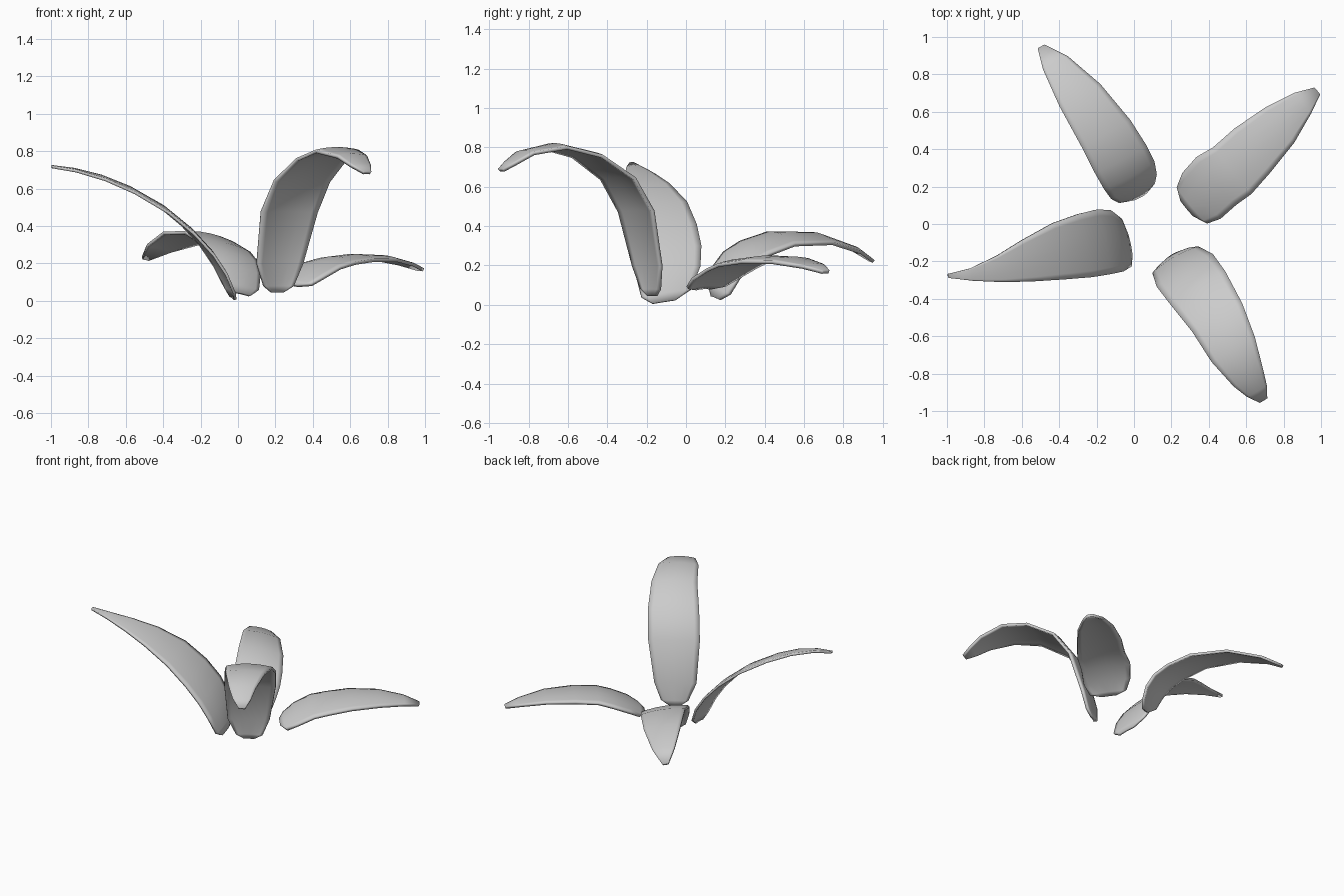
import bpy, bmesh
from mathutils import Vector

ACROSS = (-1, -0.8, -0.4, 0, 0.4, 0.8, 1)   # positions across the blade


def leaf(name, width_dir, stations, camber=0.018, thick=0.018):
    """Blade swept along a centreline of (x, y, z, half width)."""
    w = Vector(width_dir).normalized()
    pts = [Vector(s[:3]) for s in stations]
    bm = bmesh.new()
    rows = []
    for i, (p, s) in enumerate(zip(pts, stations)):
        tangent = pts[min(i + 1, len(pts) - 1)] - pts[max(i - 1, 0)]
        n = tangent.cross(w).normalized()
        if n.z < 0:
            n = -n
        sag = camber * s[3] / 0.16
        rows.append([bm.verts.new(p + w * s[3] * u + n * sag * (0.4 - u * u))
                     for u in ACROSS])
    for a, b in zip(rows, rows[1:]):
        for j in range(len(ACROSS) - 1):
            bm.faces.new((a[j], a[j + 1], b[j + 1], b[j]))
    bmesh.ops.recalc_face_normals(bm, faces=bm.faces)
    me = bpy.data.meshes.new(name)
    bm.to_mesh(me)
    bm.free()
    me.shade_smooth()
    ob = bpy.data.objects.new(name, me)
    bpy.context.collection.objects.link(ob)
    mod = ob.modifiers.new("thickness", 'SOLIDIFY')
    mod.thickness = thick
    mod.offset = 0
    return ob


# Back left leaf, low arch
leaf("leaf_back_left", (0.87, 0.47, -0.2), [
    (0.03, 0.15, 0.035, 0.04), (0.015, 0.165, 0.08, 0.11), (0, 0.20, 0.17, 0.14),
    (-0.025, 0.26, 0.24, 0.155), (-0.07, 0.345, 0.295, 0.158), (-0.15, 0.485, 0.345, 0.15),
    (-0.29, 0.69, 0.345, 0.125), (-0.42, 0.86, 0.285, 0.075), (-0.495, 0.945, 0.225, 0.02)])

# Back right leaf, lowest and flattest
leaf("leaf_back_right", (0.64, -0.77, -0.05), [
    (0.285, 0.085, 0.085, 0.05), (0.31, 0.10, 0.10, 0.125), (0.36, 0.15, 0.145, 0.158),
    (0.44, 0.23, 0.195, 0.165), (0.525, 0.285, 0.22, 0.16), (0.635, 0.395, 0.235, 0.15),
    (0.78, 0.53, 0.23, 0.12), (0.9, 0.645, 0.2, 0.07), (0.978, 0.71, 0.168, 0.022)])

# Front right leaf, rises steeply and hooks over
leaf("leaf_front_right", (0.86, 0.5, 0.0), [
    (0.21, -0.17, 0.045, 0.035), (0.215, -0.175, 0.08, 0.09), (0.22, -0.19, 0.2, 0.14),
    (0.27, -0.245, 0.48, 0.172), (0.34, -0.34, 0.65, 0.17), (0.445, -0.5, 0.765, 0.152),
    (0.53, -0.67, 0.808, 0.132), (0.61, -0.82, 0.775, 0.09), (0.655, -0.89, 0.725, 0.06),
    (0.69, -0.94, 0.685, 0.022)])

# Left leaf, rises outward to a high tip
leaf("leaf_left", (-0.2, 0.97, 0.15), [
    (-0.025, -0.11, 0.015, 0.06), (-0.04, -0.10, 0.06, 0.13), (-0.09, -0.09, 0.17, 0.168),
    (-0.16, -0.095, 0.275, 0.178), (-0.26, -0.115, 0.385, 0.174), (-0.4, -0.145, 0.5, 0.155),
    (-0.57, -0.195, 0.598, 0.115), (-0.72, -0.24, 0.66, 0.072), (-0.87, -0.27, 0.7, 0.033),
    (-0.995, -0.277, 0.718, 0.01)], camber=0.01, thick=0.015)
